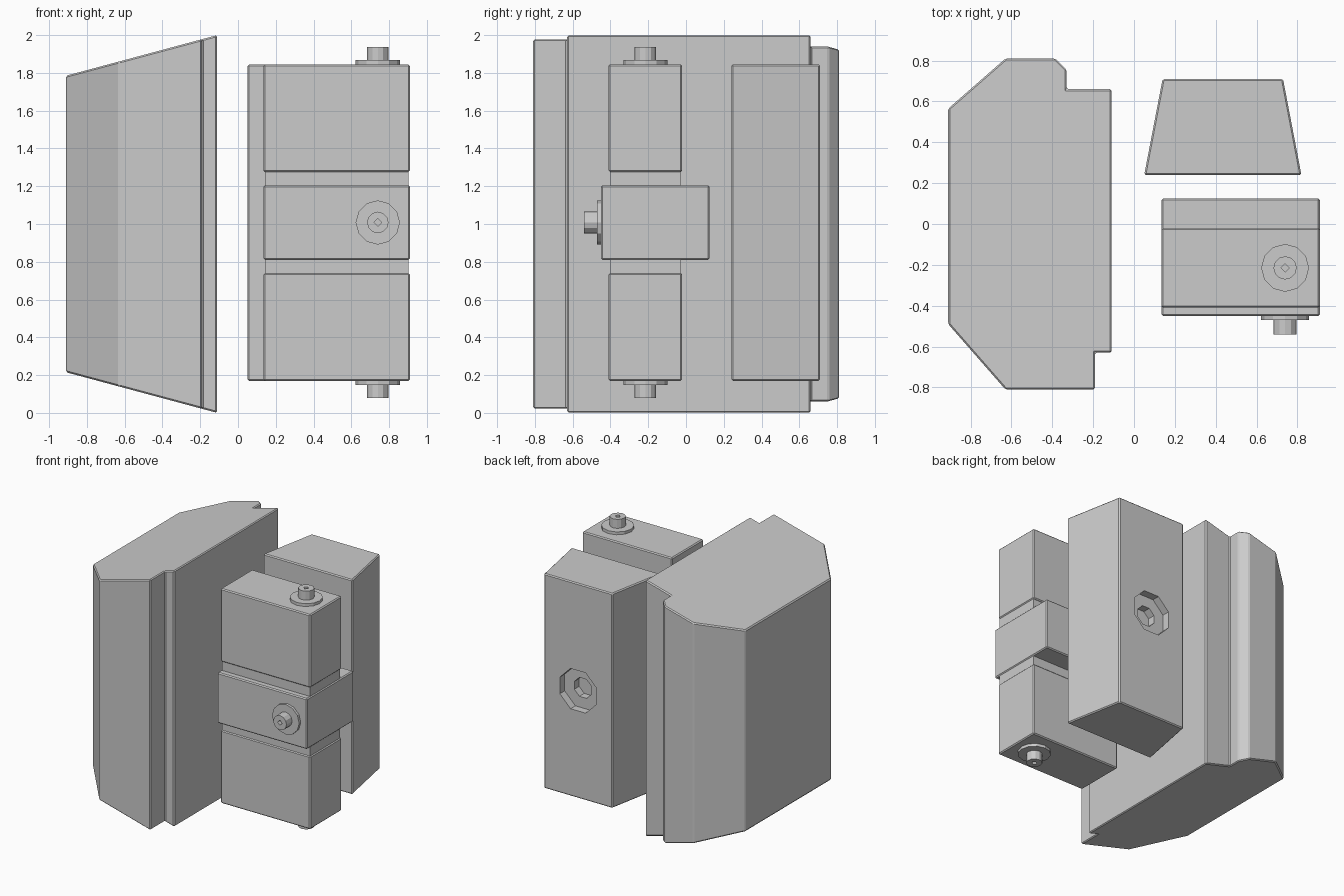
import bpy, bmesh
from math import pi
from mathutils import Matrix, Vector

if "Cube" in bpy.data.objects:
    bpy.data.objects.remove(bpy.data.objects["Cube"])


def finish(bm, name, bevel=0.0):
    bmesh.ops.recalc_face_normals(bm, faces=bm.faces)
    if bevel:
        bmesh.ops.bevel(bm, geom=bm.edges[:], offset=bevel, segments=1,
                        affect='EDGES')
    mesh = bpy.data.meshes.new(name)
    bm.to_mesh(mesh)
    bm.free()
    obj = bpy.data.objects.new(name, mesh)
    bpy.context.collection.objects.link(obj)
    return obj


def prism(name, profile, bottom, top, bevel=0.008):
    """Extrude an xy profile; bottom and top give z as functions of x."""
    bm = bmesh.new()
    low = [bm.verts.new((x, y, bottom(x))) for x, y in profile]
    high = [bm.verts.new((x, y, top(x))) for x, y in profile]
    bm.faces.new(low[::-1])
    bm.faces.new(high)
    n = len(profile)
    for i in range(n):
        j = (i + 1) % n
        bm.faces.new((low[i], low[j], high[j], high[i]))
    return finish(bm, name, bevel)


def box(name, x, y, z, bevel=0.008):
    profile = [(x[0], y[0]), (x[1], y[0]), (x[1], y[1]), (x[0], y[1])]
    return prism(name, profile, lambda _: z[0], lambda _: z[1], bevel)


def lathe(name, rings, sides, origin, axis, turn=0.0):
    """Stack rings of (radius, height) along an axis, capped at both ends."""
    bm = bmesh.new()
    loops = []
    for r, h in rings:
        loops.append([bm.verts.new(Matrix.Rotation(turn + 2 * pi * i / sides, 3, 'Z')
                                   @ Vector((r, 0, h))) for i in range(sides)])
    for a, b in zip(loops, loops[1:]):
        for i in range(sides):
            j = (i + 1) % sides
            bm.faces.new((a[i], a[j], b[j], b[i]))
    bm.faces.new(loops[0][::-1])
    bm.faces.new(loops[-1])
    rot = Vector((0, 0, 1)).rotation_difference(Vector(axis)).to_matrix().to_4x4()
    bmesh.ops.transform(bm, matrix=Matrix.Translation(origin) @ rot, verts=bm.verts)
    return finish(bm, name)


def cut(obj, cutter):
    mod = obj.modifiers.new("cut", 'BOOLEAN')
    mod.operation = 'DIFFERENCE'
    mod.solver = 'EXACT'
    mod.object = cutter
    bpy.context.view_layer.objects.active = obj
    bpy.ops.object.modifier_apply(modifier=mod.name)
    bpy.data.objects.remove(cutter)


# Large side block with sloping top and bottom
side = [(-0.91, -0.49), (-0.63, -0.81), (-0.19, -0.81), (-0.19, -0.63),
        (-0.11, -0.63), (-0.11, 0.66), (-0.33, 0.66), (-0.33, 0.755),
        (-0.385, 0.81), (-0.63, 0.81), (-0.91, 0.565)]
slope = 0.215 / 0.80
prism("side_block", side, lambda x: -slope * (x + 0.11),
      lambda x: 2.0 + slope * (x + 0.11))

# Tapered rear block with a stepped octagonal socket in its back
rear = prism("rear_block", [(0.05, 0.24), (0.82, 0.24), (0.73, 0.71), (0.14, 0.71)],
             lambda _: 0.17, lambda _: 1.845)
socket = [(0.17, -0.1), (0.17, 0.06), (0.08, 0.06), (0.08, 0.12)]
cut(rear, lathe("socket_cutter", socket, 8, (0.435, 0.71, 1.008), (0, -1, 0), pi / 8))

# Front stack: two end boxes, a deeper middle box and a core in the gaps
X = (0.135, 0.91)
box("upper_box", X, (-0.41, -0.02), (1.275, 1.845))
box("lower_box", X, (-0.41, -0.02), (0.17, 0.74))
box("middle_box", X, (-0.45, 0.125), (0.81, 1.205))
for name, z in (("upper_core", (1.19, 1.29)), ("lower_core", (0.725, 0.825))):
    box(name, (0.142, 0.903), (-0.403, -0.03), z, 0)

# Flanged nozzles with small square bores
shape = [(0.117, -0.01), (0.117, 0.022), (0.057, 0.022), (0.057, 0.092)]
for name, origin, axis in (("top_nozzle", (0.74, -0.215, 1.845), (0, 0, 1)),
                           ("bottom_nozzle", (0.74, -0.215, 0.17), (0, 0, -1)),
                           ("front_nozzle", (0.74, -0.448, 1.008), (0, -1, 0))):
    nozzle = lathe(name, shape, 12, origin, axis)
    cut(nozzle, lathe("bore_cutter", [(0.02, 0.05), (0.02, 0.15)], 4, origin, axis))
